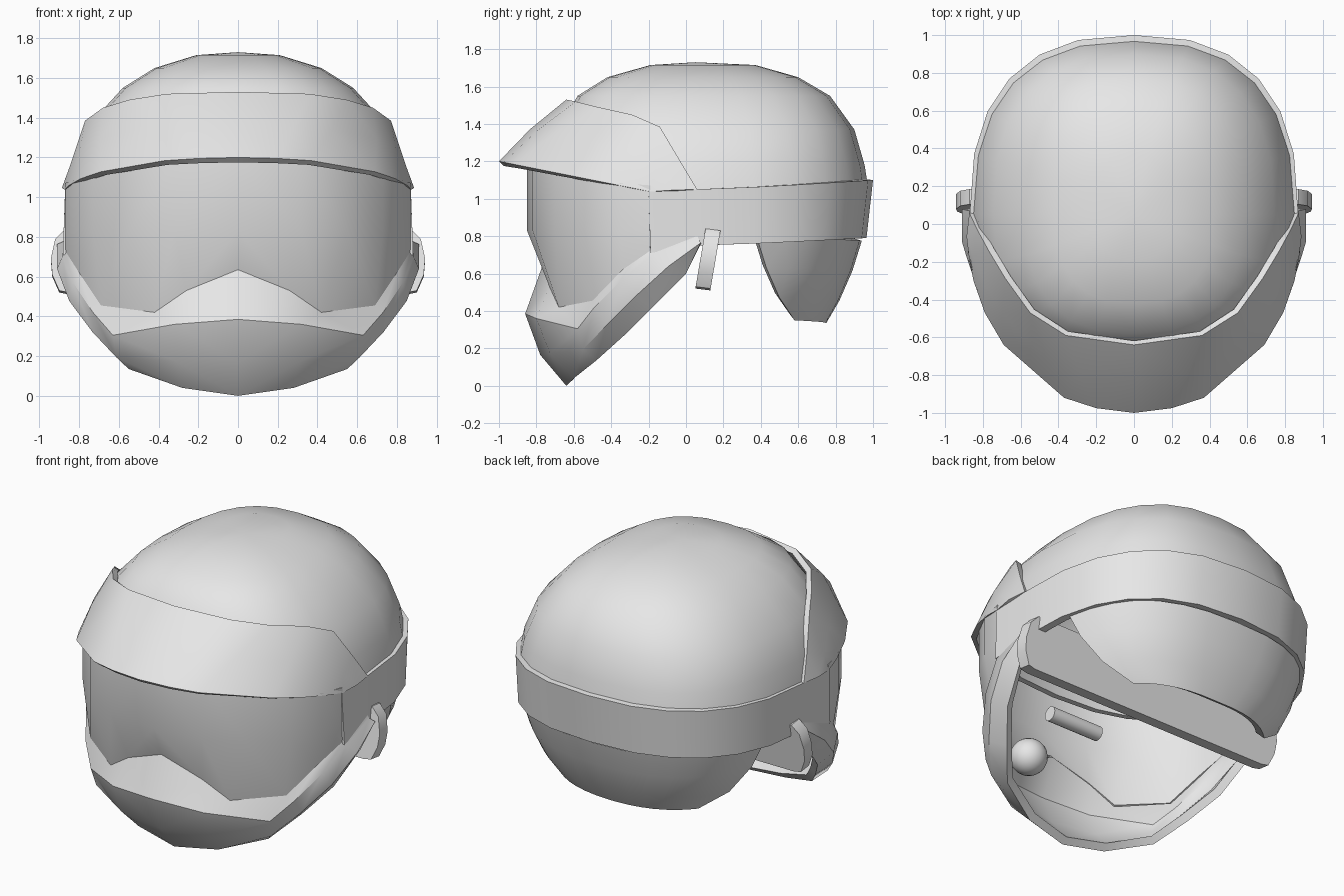
import bpy, bmesh, math
from mathutils import Vector

if "Cube" in bpy.data.objects:
    bpy.data.objects.remove(bpy.data.objects["Cube"])

COLOUR = (0.8, 0.8, 0.8, 1)
grey = bpy.data.materials.new("light_grey")
grey.use_nodes = True
grey.diffuse_color = COLOUR
grey.node_tree.nodes["Principled BSDF"].inputs["Base Color"].default_value = COLOUR

POWER = 2.5      # squareness of the plan outline
MID_Y = 0.05     # widest point of the helmet
CORE = Vector((0, 0, 0.9))


def outline(angle, half_width, length):
    """Point on the rounded-square plan outline; half pi is straight back."""
    c, s = math.cos(angle), math.sin(angle)
    rounded = lambda v: math.copysign(abs(v) ** (2 / POWER), v)
    return half_width * rounded(c), MID_Y + length * rounded(s)


def finish(obj, angle=38):
    obj.data.materials.append(grey)
    bpy.ops.object.select_all(action="DESELECT")
    obj.select_set(True)
    bpy.context.view_layer.objects.active = obj
    for mod in list(obj.modifiers):
        bpy.ops.object.modifier_apply(modifier=mod.name)
    bpy.ops.object.shade_smooth_by_angle(angle=math.radians(angle))
    return obj


def new_object(name, bm):
    mesh = bpy.data.meshes.new(name)
    bm.to_mesh(mesh)
    bm.free()
    obj = bpy.data.objects.new(name, mesh)
    bpy.context.collection.objects.link(obj)
    return obj


def shell(name, rows, thickness):
    """Skin rows of points on the left half, mirror it, thicken it inward."""
    bm = bmesh.new()
    grid = [[bm.verts.new(p) for p in row] for row in rows]
    for a, b in zip(grid, grid[1:]):
        for i in range(len(a) - 1):
            bm.faces.new((a[i], a[i + 1], b[i + 1], b[i]))
    bmesh.ops.remove_doubles(bm, verts=bm.verts[:], dist=0.0005)
    bm.normal_update()
    facing = sum(f.normal.dot(f.calc_center_median() - CORE) * f.calc_area()
                 for f in bm.faces)
    if facing < 0:
        bmesh.ops.reverse_faces(bm, faces=bm.faces[:])
    obj = new_object(name, bm)
    mirror = obj.modifiers.new("mirror", "MIRROR")
    mirror.use_clip = True
    solid = obj.modifiers.new("thickness", "SOLIDIFY")
    solid.thickness = thickness
    solid.offset = -1
    return finish(obj)


def between(row_a, row_b, t, bulge):
    """Row of points part way between two rows, pushed outward."""
    result = []
    for a, b in zip(row_a, row_b):
        p = Vector(a).lerp(Vector(b), t)
        push = (p - CORE).normalized() * bulge
        if p.x == 0:
            push.x = 0
        result.append(p + push)
    return result


# Crown dome: height, half width, length to back, length to front
LEVELS = [(1.73, 0, 0, 0), (1.715, 0.21, 0.32, 0.24), (1.65, 0.42, 0.55, 0.47),
          (1.55, 0.58, 0.72, 0.63), (1.37, 0.745, 0.85, 0.73),
          (1.18, 0.825, 0.905, 0.77), (1.02, 0.855, 0.93, 0.78)]
rows = []
for z, wide, back, front in LEVELS:
    row = []
    for i in range(13):
        angle = math.pi / 2 - math.pi * i / 12
        x, y = outline(angle, wide, back if i <= 6 else front)
        row.append((x if 0 < i < 12 else 0, y, z))
    rows.append(row)
shell("crown_dome", rows, 0.04)

# Rear band, running forward into the side panels
top, bottom = [], []
for i in range(7):
    angle = math.pi / 2 * (1 - i / 6)
    rise = math.sin(angle)
    x, y = outline(angle, 0.87, 0.95)
    top.append((x if i else 0, y, 1.05 + 0.05 * rise))
    x, y = outline(angle, 0.87, 0.915)
    bottom.append((x if i else 0, y, 0.75 + 0.04 * rise))
top.append((0.87, -0.2, 1.04))
bottom.append((0.882, -0.19, 0.71))
shell("rear_band", [top, bottom], 0.05)

# Neck guard: height, half width, length, front limit
rows = []
for z, wide, back, limit in [(0.79, 0.85, 0.89, 0.38), (0.63, 0.81, 0.84, 0.43),
                             (0.47, 0.74, 0.77, 0.5), (0.35, 0.65, 0.7, 0.58)]:
    end = math.asin(((limit - MID_Y) / back) ** (POWER / 2))
    row = []
    for i in range(8):
        x, y = outline(math.pi / 2 + (end - math.pi / 2) * i / 7, wide, back)
        row.append((x if i else 0, y, z + 0.015 * (i / 7 - 1)))
    rows.append(row)
shell("neck_guard", rows, 0.06)

# Chin guard: bottom edge, outer ridge, and the edge against the visor
LOWER = [(0, -0.64, 0), (0.28, -0.6, 0.04), (0.55, -0.48, 0.135),
         (0.68, -0.33, 0.27), (0.8, -0.18, 0.42), (0.86, 0, 0.6),
         (0.87, 0.08, 0.76)]
RIDGE = [(0, -0.86, 0.385), (0.32, -0.8, 0.36), (0.63, -0.58, 0.305),
         (0.73, -0.49, 0.42), (0.83, -0.34, 0.57), (0.885, -0.18, 0.7),
         (0.872, 0.07, 0.78)]
SILL = [(0, -0.77, 0.635), (0.26, -0.73, 0.53), (0.42, -0.68, 0.42),
        (0.69, -0.5, 0.455), (0.8, -0.34, 0.62), (0.87, -0.18, 0.73),
        (0.87, 0.06, 0.8)]
shell("chin_guard", [LOWER, between(LOWER, RIDGE, 0.5, 0.04), RIDGE, SILL], 0.05)

# Visor
PLAN = [(0, -0.85), (0.32, -0.82), (0.55, -0.7),
        (0.73, -0.52), (0.83, -0.35), (0.87, -0.19)]
upper = [(x, y, 1.2 - 0.17 * x * x) for x, y in PLAN]
middle = [(x, y, 0.83) for x, y in PLAN]
shell("visor", [upper, middle, SILL[:6]], 0.02)

# Brow peak
BROW_TOP = [(0, -0.64, 1.53), (0.36, -0.59, 1.52), (0.55, -0.47, 1.49),
            (0.68, -0.29, 1.45), (0.77, -0.14, 1.385), (0.83, -0.03, 1.2),
            (0.872, 0.06, 1.05)]
BROW_EDGE = [(0, -1), (0.2, -0.975), (0.37, -0.92), (0.69, -0.64),
             (0.79, -0.47), (0.85, -0.3), (0.872, -0.19)]
edge = [(x, y, 1 - 0.2 * y) for x, y in BROW_EDGE]
shell("brow_peak", [BROW_TOP, between(BROW_TOP, edge, 0.5, 0.015), edge], 0.035)

# Cross plate with rounded ends showing at the ears
END = [(0.85, 0.52), (0.9, 0.53), (0.935, 0.61), (0.942, 0.69),
       (0.92, 0.79), (0.87, 0.84)]
profile = END + [(-x, z) for x, z in reversed(END)]
bm = bmesh.new()
face = bm.faces.new([bm.verts.new((x, 0.05 + 0.17 * (z - 0.52), z))
                     for x, z in profile])
grown = bmesh.ops.extrude_face_region(bm, geom=[face])["geom"]
bmesh.ops.translate(bm, vec=(0, 0.08, -0.01),
                    verts=[v for v in grown if isinstance(v, bmesh.types.BMVert)])
bmesh.ops.recalc_face_normals(bm, faces=bm.faces[:])
finish(new_object("ear_plate", bm))

# Small fittings inside the face opening
bpy.ops.mesh.primitive_uv_sphere_add(segments=20, ring_count=12, radius=0.11,
                                     location=(0.33, -0.55, 0.42))
bpy.context.object.name = "inner_ball"
finish(bpy.context.object)
bpy.ops.mesh.primitive_cylinder_add(vertices=16, radius=0.045, depth=0.36,
                                    location=(0, -0.54, 0.76),
                                    rotation=(0, math.pi / 2, 0))
bpy.context.object.name = "inner_bar"
finish(bpy.context.object)
